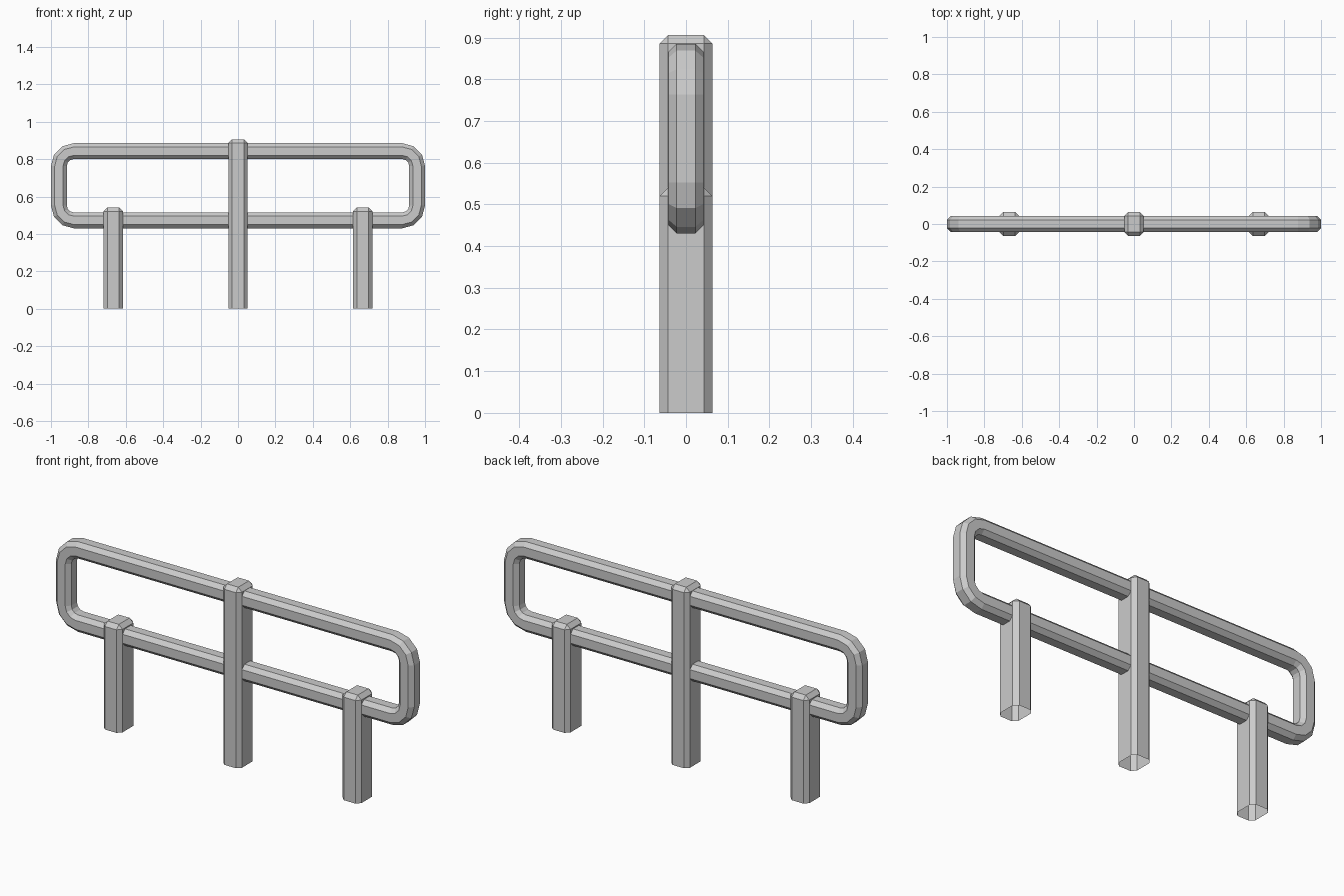
import bpy, bmesh, math

if "Cube" in bpy.data.objects:
    bpy.data.objects.remove(bpy.data.objects["Cube"])

HALF_T = 0.0425   # rail half thickness
CH = 0.02         # chamfer on all parts


def finish(bm, name):
    bmesh.ops.recalc_face_normals(bm, faces=bm.faces)
    mesh = bpy.data.meshes.new(name)
    bm.to_mesh(mesh)
    bm.free()
    obj = bpy.data.objects.new(name, mesh)
    bpy.context.collection.objects.link(obj)
    return obj


# Chamfered post, open at the bottom
def post(name, x, height):
    bm = bmesh.new()
    bmesh.ops.create_cube(bm, size=1)
    for v in bm.verts:
        v.co = (x + v.co.x * 0.104, v.co.y * 0.126, (v.co.z + 0.5) * height)
    edges = [e for e in bm.edges if max(v.co.z for v in e.verts) > 0.01]
    bmesh.ops.bevel(bm, geom=edges, offset=CH, offset_type='OFFSET',
                    segments=1, profile=0.5, affect='EDGES')
    bottom = [f for f in bm.faces if all(v.co.z < 1e-4 for v in f.verts)]
    bmesh.ops.delete(bm, geom=bottom, context='FACES')
    return finish(bm, name)


# Rounded rectangular rail loop: chamfered square section swept round four corners
def rail(name, half_x, z0, z1, radius, steps):
    a, b = HALF_T, HALF_T - CH
    section = [(a, -b), (a, b), (b, a), (-b, a), (-a, b), (-a, -b), (-b, -a), (b, -a)]
    zc, hz = (z0 + z1) / 2, (z1 - z0) / 2
    bm = bmesh.new()
    rings = []
    for corner, (sx, sz) in enumerate([(1, 1), (-1, 1), (-1, -1), (1, -1)]):
        cx = sx * (half_x - radius)
        cz = zc + sz * (hz - radius)
        for i in range(steps + 1):
            t = math.pi / 2 * (corner + i / steps)
            rings.append([bm.verts.new((cx + math.cos(t) * (radius - HALF_T + u), v,
                                        cz + math.sin(t) * (radius - HALF_T + u)))
                          for u, v in section])
    for i, ring in enumerate(rings):
        nxt = rings[(i + 1) % len(rings)]
        for j in range(8):
            k = (j + 1) % 8
            bm.faces.new((ring[j], ring[k], nxt[k], nxt[j]))
    return finish(bm, name)


rail("rail_loop", 1.0, 0.43, 0.885, 0.122, 3)
post("centre_post", 0, 0.906)
for side, x in (("left", -0.667), ("right", 0.667)):
    post(side + "_post", x, 0.54)
